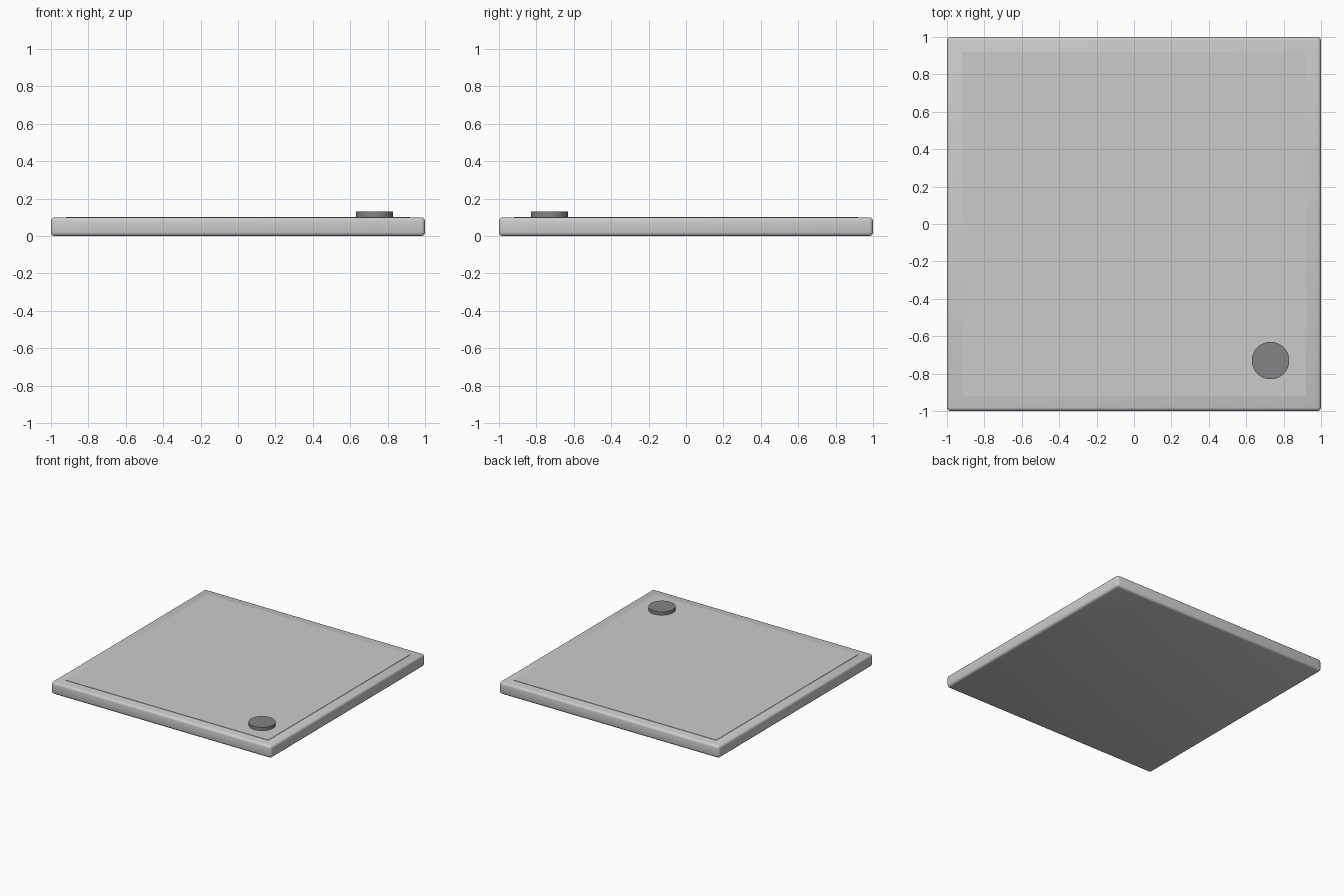
import bpy

if "Cube" in bpy.data.objects:
    bpy.data.objects.remove(bpy.data.objects["Cube"])


def slab(name, size, z0, z1, bevel=0.0):
    """Square plate between two heights, with optional rounded edges."""
    bpy.ops.mesh.primitive_cube_add(size=1, location=(0, 0, (z0 + z1) / 2))
    ob = bpy.context.object
    ob.name = name
    ob.scale = (size, size, z1 - z0)
    bpy.ops.object.transform_apply(location=False, rotation=False, scale=True)
    if bevel:
        mod = ob.modifiers.new("rounded_edges", 'BEVEL')
        mod.width = bevel
        mod.segments = 3
        bpy.ops.object.modifier_apply(modifier=mod.name)
        bpy.ops.object.shade_smooth_by_angle()
    return ob


# Main body with softened edges
slab("plate_body", 2.0, 0.0, 0.10, 0.02)

# Very thin raised panel on top
slab("top_panel", 1.84, 0.09, 0.103)

# Dark round button near the front right corner
bpy.ops.mesh.primitive_cylinder_add(vertices=48, radius=0.1, depth=0.03,
                                    location=(0.73, -0.73, 0.115))
button = bpy.context.object
button.name = "round_button"
bpy.ops.object.shade_smooth_by_angle()
dark = bpy.data.materials.new("dark_grey")
dark.diffuse_color = (0.23, 0.23, 0.24, 1)
dark.use_nodes = True
dark.node_tree.nodes["Principled BSDF"].inputs["Base Color"].default_value = dark.diffuse_color
button.data.materials.append(dark)
